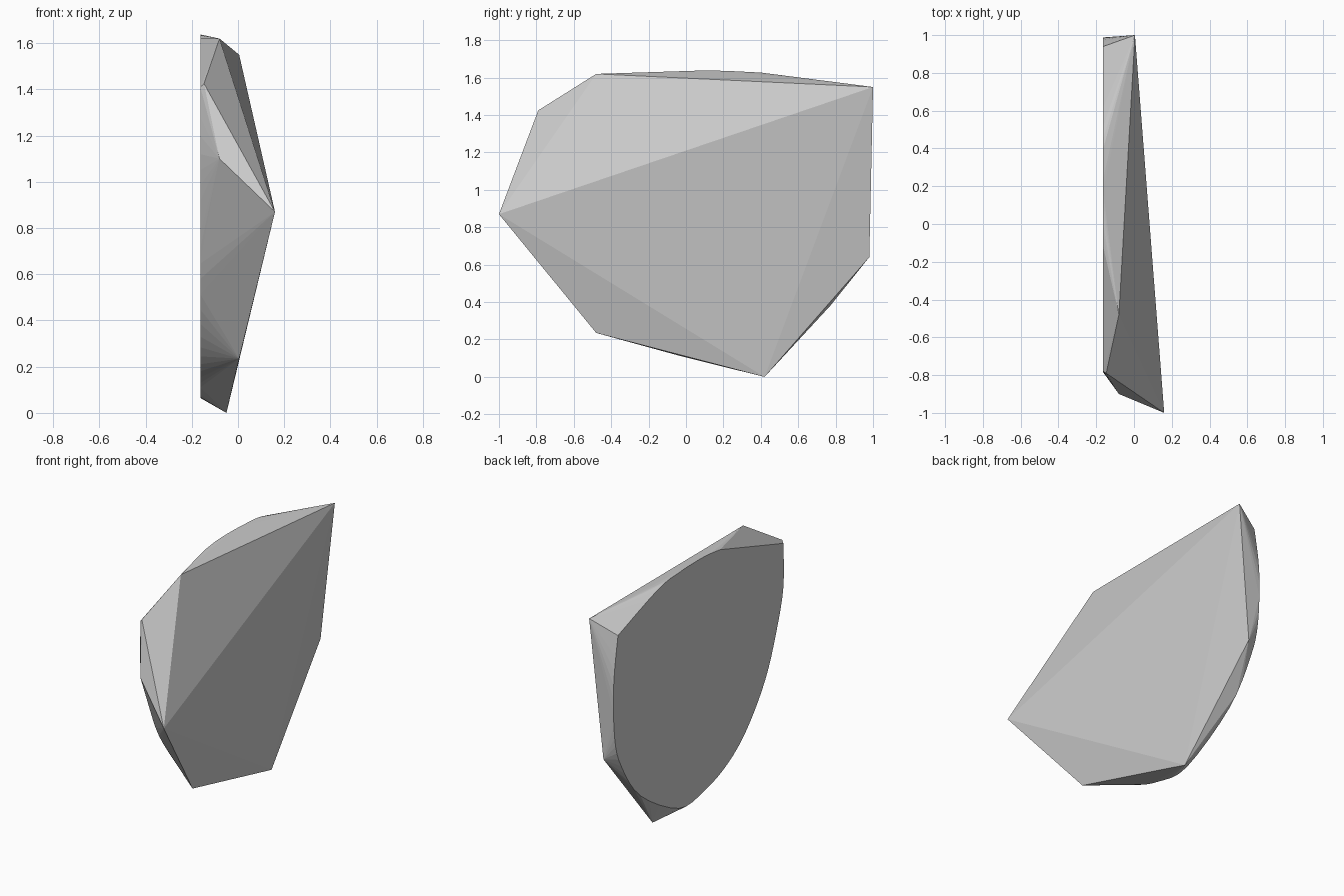
import bpy, bmesh
from mathutils import Vector

if "Cube" in bpy.data.objects:
    bpy.data.objects.remove(bpy.data.objects["Cube"])

BACK_X = -0.163

# front facet corners (x, y, z)
facets = [
    (0.16, -1.0, 0.87), (0.005, 1.0, 1.55), (-0.05, 0.42, 0.0),
    (-0.08, -0.48, 1.62), (-0.147, -0.79, 1.425), (-0.085, 0.98, 0.64),
    (0.005, -0.48, 0.235), (-0.08, -0.9, 1.1),
]

# flat back outline (y, z): rounded lower sweep and shallow top arch
lower = [(-0.78, 1.41), (-0.78, 1.12), (-0.705, 0.85), (-0.59, 0.58), (-0.40, 0.33),
         (-0.20, 0.18), (0.04, 0.095), (0.305, 0.08), (0.705, 0.315),
         (0.905, 0.585), (0.975, 0.80), (0.985, 1.15), (0.94, 1.46)]
upper = [(0.94, 1.46), (0.52, 1.605), (0.30, 1.632), (0.05, 1.637), (-0.12, 1.62)]


def smooth_path(pts, steps=4):
    """Catmull-Rom curve through the points."""
    p = [Vector(q) for q in pts]
    p = [p[0]] + p + [p[-1]]
    out = []
    for i in range(1, len(p) - 2):
        a, b, c, d = p[i - 1:i + 3]
        for k in range(steps):
            t = k / steps
            out.append(0.5 * (2 * b + (c - a) * t + (2 * a - 5 * b + 4 * c - d) * t * t
                              + (3 * b - a - 3 * c + d) * t ** 3))
    return out + [p[-1]]


# faceted stone: hull around the flat back and the front corners
bm = bmesh.new()
for co in facets:
    bm.verts.new(co)
for y, z in smooth_path(lower) + smooth_path(upper)[1:]:
    bm.verts.new((BACK_X, y, z))
res = bmesh.ops.convex_hull(bm, input=bm.verts[:])
loose = {g for g in res["geom_interior"] + res["geom_unused"]
         if isinstance(g, bmesh.types.BMVert)}
bmesh.ops.delete(bm, geom=list(loose), context='VERTS')
bmesh.ops.recalc_face_normals(bm, faces=bm.faces[:])
mesh = bpy.data.meshes.new("faceted_stone")
bm.to_mesh(mesh)
bm.free()
stone = bpy.data.objects.new("faceted_stone", mesh)
bpy.context.collection.objects.link(stone)
